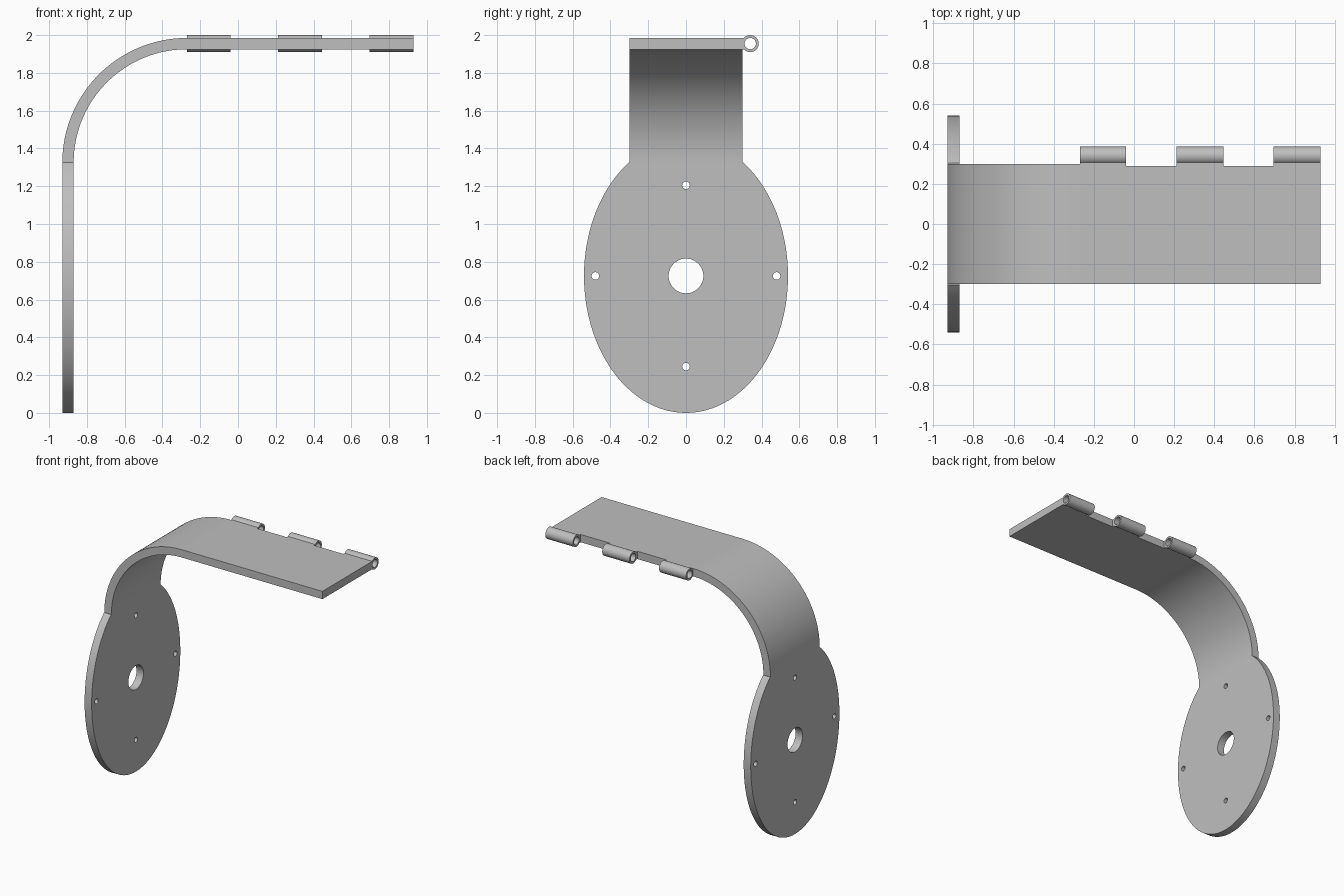
import bpy, bmesh
from math import sin, cos, pi, radians, asin
from mathutils import Matrix

cube = bpy.data.objects.get("Cube")
if cube:
    bpy.data.objects.remove(cube, do_unlink=True)

grey = bpy.data.materials.new("grey metal")
grey.use_nodes = True
colour = (0.52, 0.52, 0.52, 1)
grey.diffuse_color = colour
grey.node_tree.nodes["Principled BSDF"].inputs["Base Color"].default_value = colour

# Shared dimensions
THICK = 0.06
HALF_W = 0.30
LEFT, RIGHT = -0.93, 0.93
BEND_X, BEND_Z, BEND_R = -0.27, 1.325, 0.66
TOP = BEND_Z + BEND_R

# Drawing planes: (u, v, depth) to model axes
ALONG_X = Matrix(((0, 0, 1), (1, 0, 0), (0, 1, 0))).to_4x4()
ALONG_Y = Matrix(((1, 0, 0), (0, 0, -1), (0, 1, 0))).to_4x4()
ALONG_Z = Matrix.Identity(4)


def arc(cu, cv, ru, rv, start=0, end=2 * pi, steps=48):
    return [(cu + ru * cos(start + (end - start) * i / steps),
             cv + rv * sin(start + (end - start) * i / steps))
            for i in range(steps + 1)]


def circle(cu, cv, r, steps=48):
    return arc(cu, cv, r, r, steps=steps)[:-1]


def extrude(name, loops, low, high, axes):
    """Fill an outline (later loops are holes) and extrude it from low to high."""
    curve = bpy.data.curves.new(name + "_outline", "CURVE")
    curve.dimensions = "2D"
    curve.fill_mode = "BOTH"
    curve.extrude = (high - low) / 2
    for loop in loops:
        spline = curve.splines.new("POLY")
        spline.points.add(len(loop) - 1)
        for point, (u, v) in zip(spline.points, loop):
            point.co = (u, v, 0, 1)
        spline.use_cyclic_u = True
    helper = bpy.data.objects.new(name + "_outline", curve)
    bpy.context.collection.objects.link(helper)
    graph = bpy.context.evaluated_depsgraph_get()
    mesh = bpy.data.meshes.new_from_object(helper.evaluated_get(graph))
    bpy.data.objects.remove(helper, do_unlink=True)
    bpy.data.curves.remove(curve)

    mesh.transform(axes @ Matrix.Translation((0, 0, (low + high) / 2)))
    bm = bmesh.new()
    bm.from_mesh(mesh)
    bmesh.ops.remove_doubles(bm, verts=bm.verts, dist=0.0001)
    bmesh.ops.recalc_face_normals(bm, faces=bm.faces)
    bm.to_mesh(mesh)
    bm.free()
    mesh.name = name
    mesh.materials.clear()
    mesh.materials.append(grey)
    obj = bpy.data.objects.new(name, mesh)
    bpy.context.collection.objects.link(obj)
    bpy.ops.object.select_all(action="DESELECT")
    obj.select_set(True)
    bpy.context.view_layer.objects.active = obj
    bpy.ops.object.shade_smooth_by_angle(angle=radians(30))
    return obj


# Oval mounting plate, cut flat where the strap begins, with bolt holes
RY, RZ = 0.54, 0.725
cut = asin((BEND_Z - RZ) / RZ)
oval = arc(0, RZ, RY, RZ, pi - cut, 2 * pi + cut, 96)
holes = [circle(0, RZ, 0.092)]
holes += [circle(y, z, 0.02, 24) for y, z in
          ((0, RZ - 0.48), (0, RZ + 0.48), (-0.48, RZ), (0.48, RZ))]
extrude("mounting_plate", [oval] + holes, LEFT, LEFT + THICK, ALONG_X)

# Quarter-round strap
inner = BEND_R - THICK
bend = (arc(BEND_X, BEND_Z, BEND_R, BEND_R, pi, pi / 2)
        + arc(BEND_X, BEND_Z, inner, inner, pi / 2, pi))
extrude("bent_strap", [bend], -HALF_W, HALF_W, ALONG_Y)

# Flat hinge leaf, its back edge notched between the knuckles
knuckles = [(BEND_X, -0.04), (0.212, 0.445), (0.695, RIGHT)]
leaf = [(RIGHT, -HALF_W), (BEND_X, -HALF_W)]
for start, end in knuckles:
    leaf += [(start, 0.29), (start, 0.306), (end, 0.306), (end, 0.29)]
del leaf[-1]
extrude("hinge_leaf", [leaf], TOP - THICK, TOP, ALONG_Z)

# Hollow hinge knuckles
for i, (start, end) in enumerate(knuckles, 1):
    centre = (0.34, TOP - THICK / 2)
    extrude(f"hinge_knuckle_{i}", [circle(*centre, 0.045), circle(*centre, 0.03)],
            start, end, ALONG_X)
